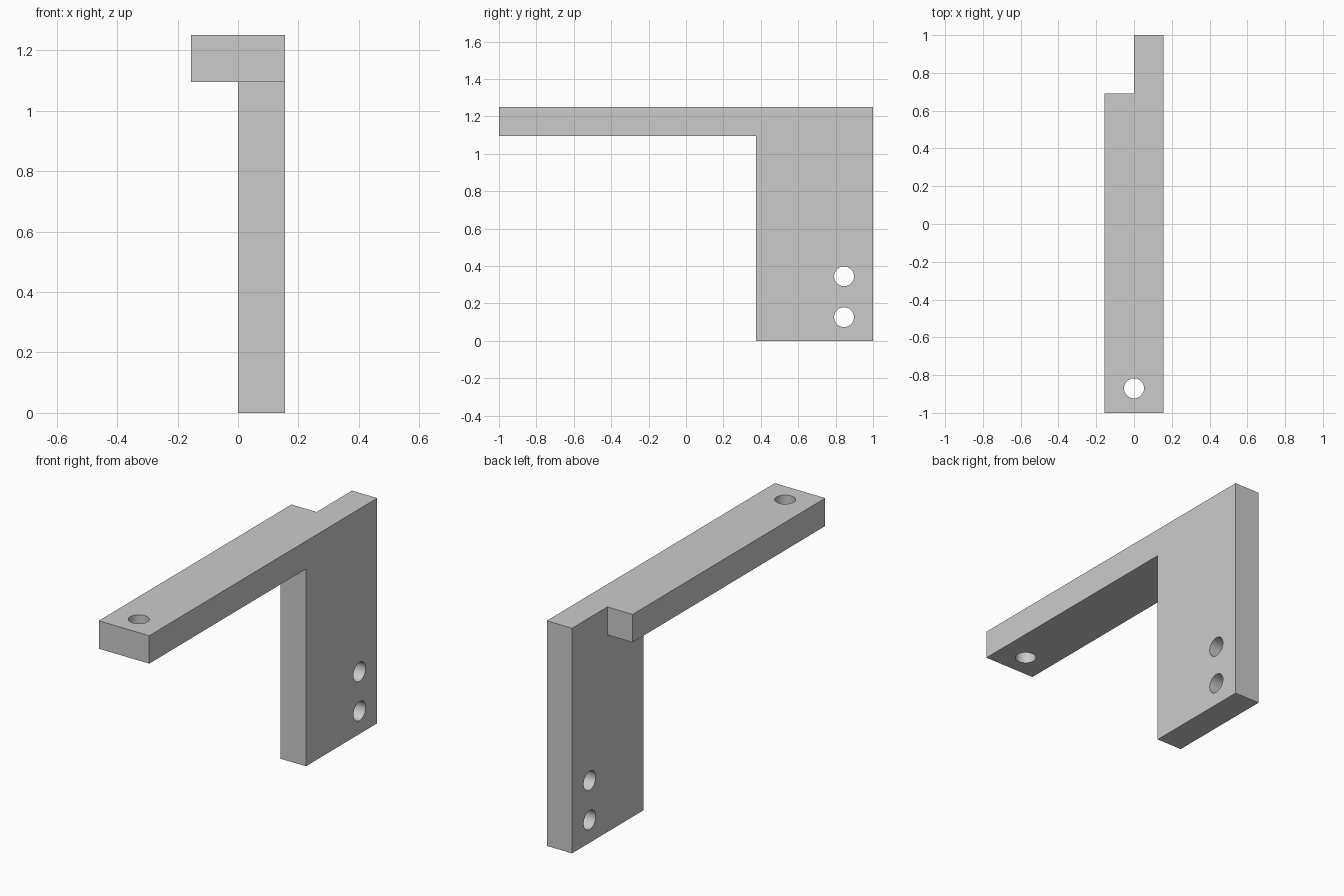
import bpy
import bmesh
from math import pi
from mathutils import Vector

cube = bpy.data.objects.get("Cube")
if cube:
    bpy.data.objects.remove(cube, do_unlink=True)

THICK = 0.155          # plate thickness, also half the arm width
TOP = 1.25
ARM_BOTTOM = 1.095
ARM_BACK = 0.69
PLATE_FRONT = 0.375
HOLE_RADIUS = 0.053

grey = bpy.data.materials.new("plain grey")
grey.use_nodes = True
grey.diffuse_color = (0.6, 0.6, 0.6, 1)
grey.node_tree.nodes["Principled BSDF"].inputs["Base Color"].default_value = grey.diffuse_color


def push(bm, faces, x):
    """Extrude faces sideways by x."""
    geom = bmesh.ops.extrude_face_region(bm, geom=faces)["geom"]
    verts = [g for g in geom if isinstance(g, bmesh.types.BMVert)]
    bmesh.ops.translate(bm, verts=verts, vec=(x, 0, 0))


# Side profile of the bracket: arm strip and upright plate, sharing corners
bm = bmesh.new()
corners = {}


def corner(y, z):
    return corners.setdefault((y, z), bm.verts.new((0, y, z)) if (y, z) not in corners else None)


arm = bm.faces.new([corner(*p) for p in (
    (-1, ARM_BOTTOM), (PLATE_FRONT, ARM_BOTTOM), (ARM_BACK, ARM_BOTTOM),
    (ARM_BACK, TOP), (-1, TOP))])
plate = bm.faces.new([corner(*p) for p in (
    (PLATE_FRONT, 0), (1, 0), (1, TOP), (ARM_BACK, TOP),
    (ARM_BACK, ARM_BOTTOM), (PLATE_FRONT, ARM_BOTTOM))])

# Plate thickness to the left, then the arm widened to the right
push(bm, [arm, plate], THICK)
push(bm, [arm], -THICK)
bmesh.ops.recalc_face_normals(bm, faces=bm.faces)
bmesh.ops.dissolve_limit(bm, angle_limit=0.01, verts=bm.verts, edges=bm.edges)
mesh = bpy.data.meshes.new("bracket")
bm.to_mesh(mesh)
bm.free()
bracket = bpy.data.objects.new("bracket", mesh)
bpy.context.collection.objects.link(bracket)
mesh.materials.append(grey)

# Screw holes: two through the plate, one through the arm tip
holes = [
    ("upper_plate_hole", (THICK / 2, 0.845, 0.345), (0, pi / 2, 0)),
    ("lower_plate_hole", (THICK / 2, 0.845, 0.127), (0, pi / 2, 0)),
    ("arm_hole", (0, -0.87, (TOP + ARM_BOTTOM) / 2), (0, 0, 0)),
]
for name, place, turn in holes:
    bpy.ops.mesh.primitive_cylinder_add(vertices=48, radius=HOLE_RADIUS, depth=0.4,
                                        location=Vector(place), rotation=turn)
    cutter = bpy.context.object
    cutter.name = name + "_cutter"
    cutter.data.materials.append(grey)
    cut = bracket.modifiers.new(name, "BOOLEAN")
    cut.operation = "DIFFERENCE"
    cut.solver = "EXACT"
    cut.object = cutter
    bpy.ops.object.select_all(action="DESELECT")
    bracket.select_set(True)
    bpy.context.view_layer.objects.active = bracket
    bpy.ops.object.modifier_apply(modifier=name)
    bpy.data.objects.remove(cutter, do_unlink=True)

# Smooth hole walls, sharp edges everywhere else
bpy.ops.object.shade_smooth_by_angle(angle=pi / 6)
